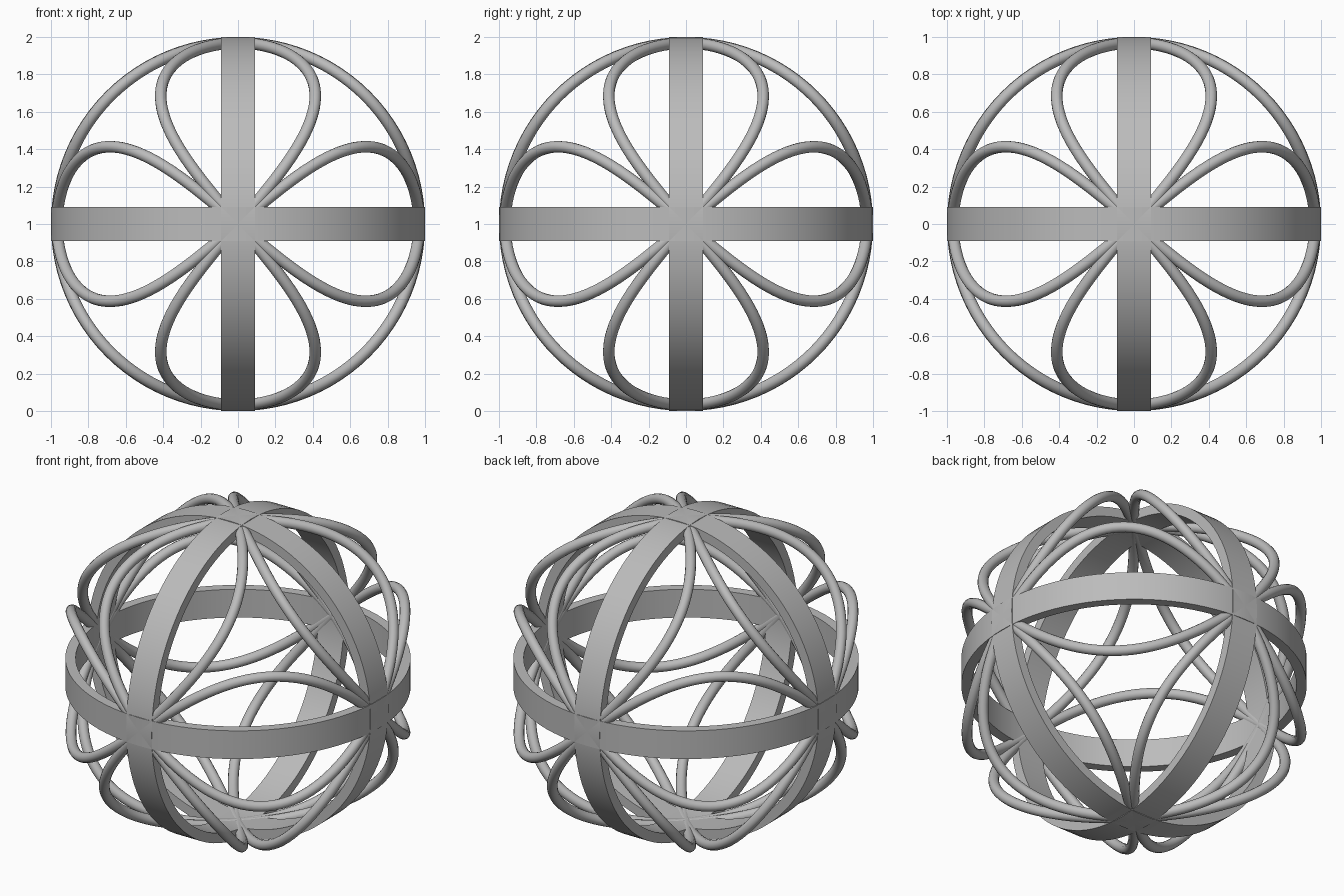
import bpy, math
from mathutils import Vector

if "Cube" in bpy.data.objects:
    bpy.data.objects.remove(bpy.data.objects["Cube"])

grey = bpy.data.materials.new("light grey")
grey.diffuse_color = (0.5, 0.5, 0.5, 1)
grey.use_nodes = True
grey.node_tree.nodes["Principled BSDF"].inputs["Base Color"].default_value = grey.diffuse_color

CENTRE = Vector((0, 0, 1))
OUTER, INNER, HALF_WIDTH = 1.0, 0.94, 0.09
WIRE_R, WIRE_PATH, WAVE = 0.031, 0.967, 0.413


def orient(axis, a, b, c):
    """Place in-plane coordinates a, b and offset c around the chosen axis."""
    p = [0, 0, 0]
    p[(axis + 1) % 3], p[(axis + 2) % 3], p[axis] = a, b, c
    return CENTRE + Vector(p)


def sweep(name, rings):
    """Closed tube through a list of closed cross-section rings."""
    n, m = len(rings), len(rings[0])
    verts = [v for ring in rings for v in ring]
    faces = [(i * m + j, i * m + (j + 1) % m,
              (i + 1) % n * m + (j + 1) % m, (i + 1) % n * m + j)
             for i in range(n) for j in range(m)]
    me = bpy.data.meshes.new(name)
    me.from_pydata(verts, [], faces)
    me.materials.append(grey)
    ob = bpy.data.objects.new(name, me)
    bpy.context.collection.objects.link(ob)
    bpy.context.view_layer.objects.active = ob
    bpy.ops.object.select_all(action='DESELECT')
    ob.select_set(True)
    bpy.ops.object.mode_set(mode='EDIT')
    bpy.ops.mesh.select_all(action='SELECT')
    bpy.ops.mesh.normals_make_consistent(inside=False)
    bpy.ops.object.mode_set(mode='OBJECT')
    bpy.ops.object.shade_smooth_by_angle(angle=math.radians(35))
    return ob


def band(axis, name):
    rings = []
    for i in range(96):
        t = math.tau * i / 96
        rings.append([orient(axis, r * math.cos(t), r * math.sin(t), h)
                      for r, h in ((OUTER, -HALF_WIDTH), (OUTER, HALF_WIDTH),
                                   (INNER, HALF_WIDTH), (INNER, -HALF_WIDTH))])
    return sweep(name, rings)


def wire(axis, sign, name):
    # Round wire hugging a cylinder, waving from side to side of the band
    rings = []
    for i in range(160):
        t = math.tau * i / 160
        slope = sign * 2 * WAVE * math.cos(2 * t)
        out = Vector((math.cos(t), math.sin(t), 0))
        tangent = Vector((-math.sin(t) * WIRE_PATH, math.cos(t) * WIRE_PATH, slope)).normalized()
        side = tangent.cross(out)
        mid = out * WIRE_PATH + Vector((0, 0, sign * WAVE * math.sin(2 * t)))
        ring = []
        for j in range(14):
            u = math.tau * j / 14
            ring.append(orient(axis, *(mid + WIRE_R * (math.cos(u) * out + math.sin(u) * side))))
        rings.append(ring)
    return sweep(name, rings)


# Three crossing flat bands, each with a pair of waving wires
for axis, label in enumerate(("side", "front", "level")):
    band(axis, label + "_band")
    wire(axis, 1, label + "_wire_a")
    wire(axis, -1, label + "_wire_b")
